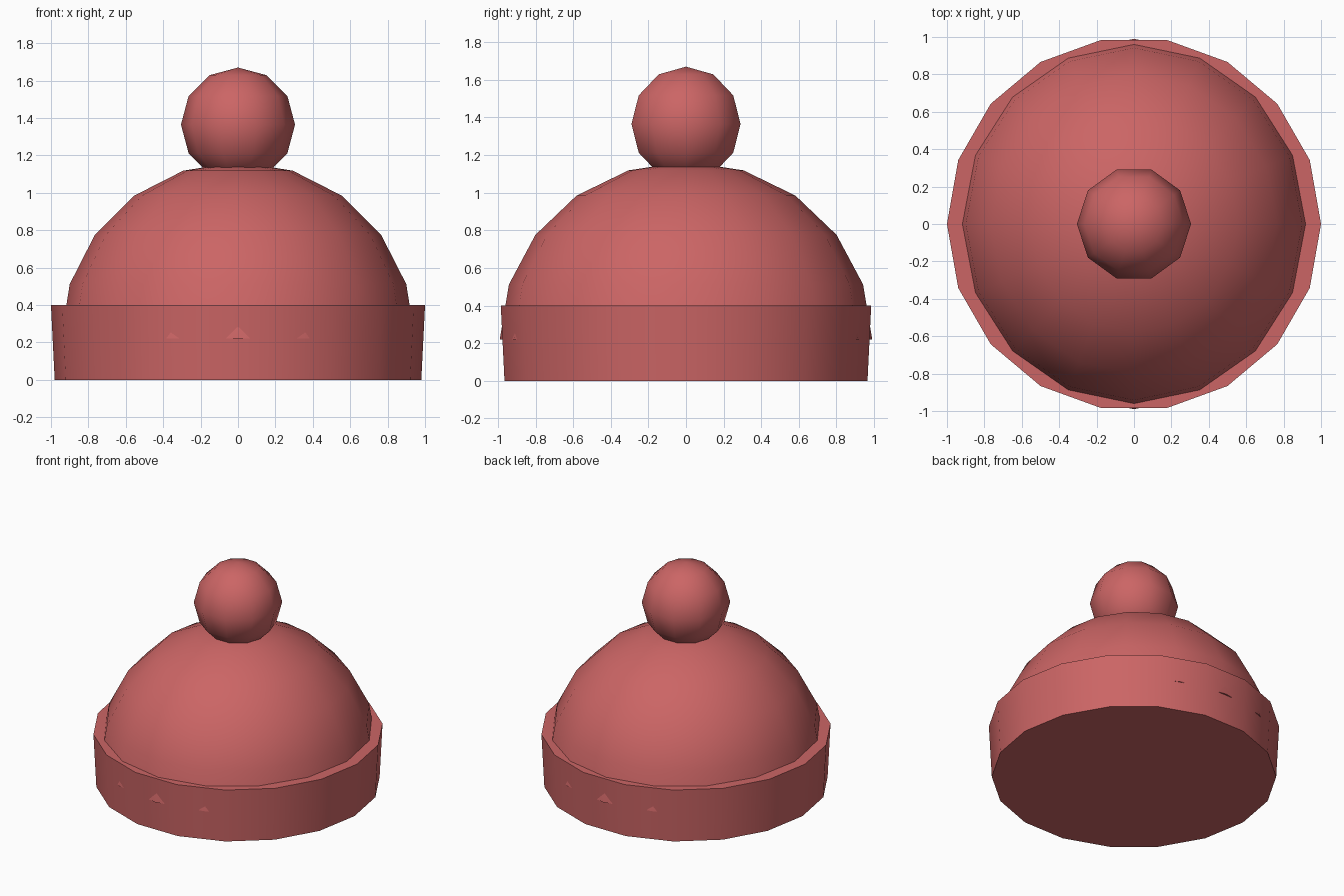
import bpy, bmesh
from math import radians
from mathutils import Matrix

default = bpy.data.objects.get("Cube")
if default:
    bpy.data.objects.remove(default, do_unlink=True)

# Red knitted wool
wool = bpy.data.materials.new("red_wool")
wool.use_nodes = True
RED = (0.6, 0.13, 0.13, 1.0)
wool.diffuse_color = RED
shader = wool.node_tree.nodes["Principled BSDF"]
shader.inputs["Base Color"].default_value = RED
shader.inputs["Roughness"].default_value = 0.8


def finish(name, bm):
    """Turn a bmesh into a smooth-shaded wool object."""
    bmesh.ops.recalc_face_normals(bm, faces=bm.faces)
    mesh = bpy.data.meshes.new(name)
    bm.to_mesh(mesh)
    bm.free()
    mesh.materials.append(wool)
    obj = bpy.data.objects.new(name, mesh)
    bpy.context.collection.objects.link(obj)
    bpy.ops.object.select_all(action='DESELECT')
    bpy.context.view_layer.objects.active = obj
    obj.select_set(True)
    bpy.ops.object.shade_smooth_by_angle(angle=radians(45))
    return obj


def ball(segments, rings, size, height, turn=0):
    """Ellipsoid with the given half sizes, centred at a height."""
    bm = bmesh.new()
    place = (Matrix.Translation((0, 0, height)) @ Matrix.Diagonal((*size, 1))
             @ Matrix.Rotation(radians(turn), 4, 'Z'))
    bmesh.ops.create_uvsphere(bm, u_segments=segments, v_segments=rings,
                              radius=1, matrix=place)
    return bm


# Folded brim: slightly flared solid band
bm = bmesh.new()
bmesh.ops.create_cone(bm, cap_ends=True, segments=18, radius1=0.98, radius2=1.0,
                      depth=0.4, matrix=Matrix.Translation((0, 0, 0.2))
                      @ Matrix.Rotation(radians(90), 4, 'Z'))
finish("brim", bm)

# Crown: upper half of an ellipsoid whose lower rim just pokes through the brim
CROWN_Z = 0.22
bm = ball(16, 10, (0.946, 0.99, 0.945), CROWN_Z)
lower = [v for v in bm.verts if v.co.z < CROWN_Z - 0.01]
bmesh.ops.delete(bm, geom=lower, context='VERTS')
bmesh.ops.holes_fill(bm, edges=[e for e in bm.edges if e.is_boundary], sides=0)
finish("crown", bm)

# Pompom on top
finish("pompom", ball(10, 6, (0.305, 0.305, 0.305), 1.365, turn=90))
